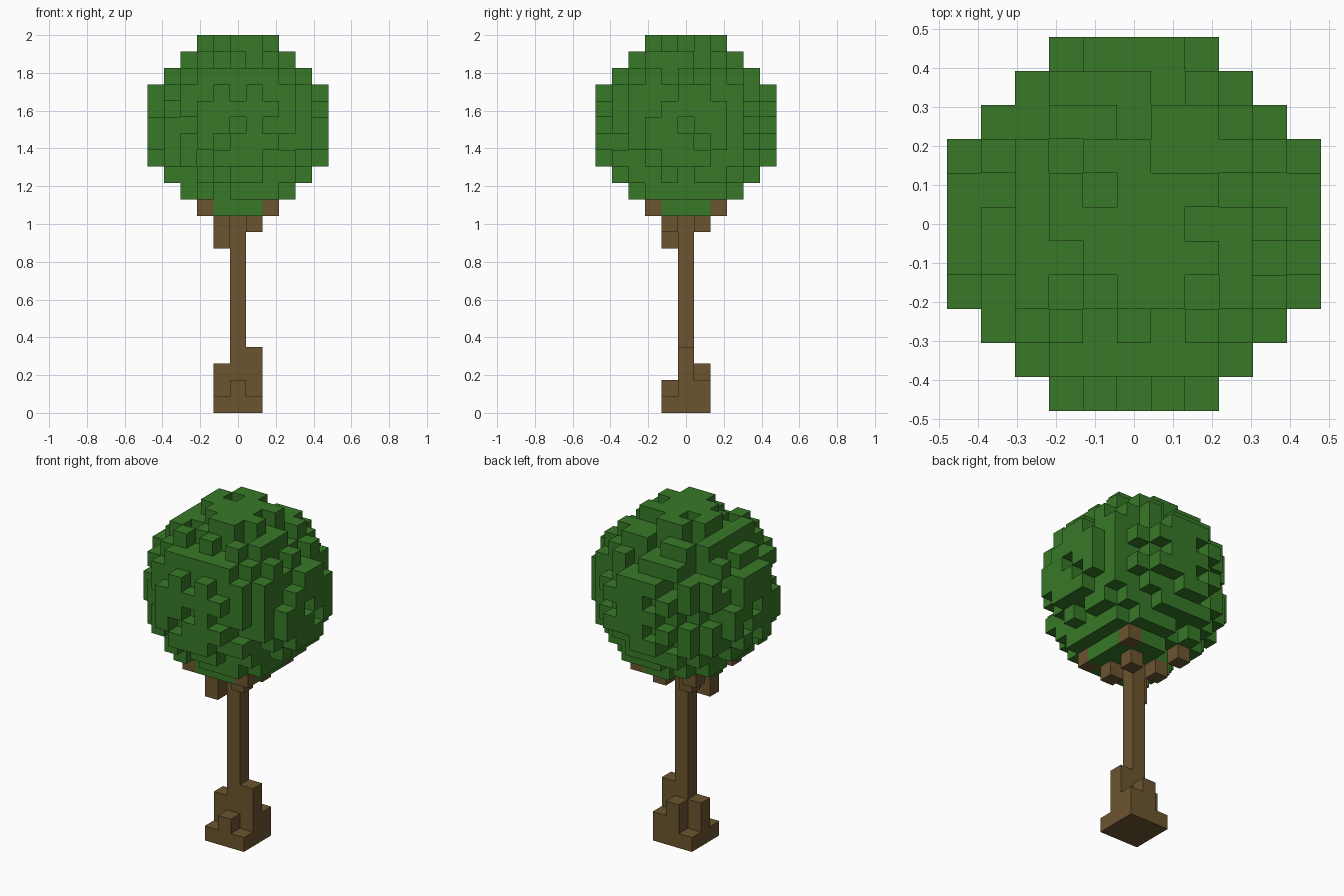
import bpy
import bmesh
import random
from mathutils import Vector

random.seed(11)
if "Cube" in bpy.data.objects:
    bpy.data.objects.remove(bpy.data.objects["Cube"], do_unlink=True)

LAYERS = 23
UNIT = 2 / LAYERS
CROWN_MID = 17
AXES = range(3)
SPAN = range(-5, 6)


def material(name, colour):
    mat = bpy.data.materials.new(name)
    mat.use_nodes = True
    mat.diffuse_color = (*colour, 1)
    bsdf = mat.node_tree.nodes["Principled BSDF"]
    bsdf.inputs["Base Color"].default_value = (*colour, 1)
    bsdf.inputs["Roughness"].default_value = 0.9
    return mat


def step(cell, axis, amount):
    moved = list(cell)
    moved[axis] += amount
    return tuple(moved)


def neighbours(cell):
    return [step(cell, axis, side) for axis in AXES for side in (-1, 1)]


def voxel_object(name, cells, solid, mat):
    """Skin a set of grid cells, leaving out faces buried in the solid."""
    bm = bmesh.new()
    for cell in sorted(cells):
        centre = Vector(cell) + Vector((0, 0, 0.5))
        for axis in AXES:
            for side in (-1, 1):
                if step(cell, axis, side) in solid:
                    continue
                normal, u = Vector(), Vector()
                normal[axis] = side / 2
                u[(axis + 1) % 3] = 0.5
                v = normal.cross(u) * 2
                mid = centre + normal
                corners = (mid - u - v, mid + u - v, mid + u + v, mid - u + v)
                bm.faces.new([bm.verts.new(c * UNIT) for c in corners])
    bmesh.ops.remove_doubles(bm, verts=bm.verts, dist=UNIT / 100)
    mesh = bpy.data.meshes.new(name)
    bm.to_mesh(mesh)
    bm.free()
    mesh.materials.append(mat)
    obj = bpy.data.objects.new(name, mesh)
    bpy.context.collection.objects.link(obj)
    return obj


# Leafy ball, as offsets from its centre
ball = {(x, y, z) for x in SPAN for y in SPAN for z in SPAN
        if x * x + y * y + z * z <= 30}

# Notches in the top, front and left caps
notches = {(x, y, 5) for x, y in ((-1, 1), (-2, -1), (2, 0), (-1, -2), (1, 2))}
notches |= {(x, -5, z) for x, z in ((0, 2), (0, 0), (-1, -1), (2, 0))}
notches |= {(5, y, z) for y, z in ((-1, 2), (0, 0), (-2, 1), (1, -1))}
notches |= {(-1, -3, 4), (-2, -2, 4)}
ball -= notches


def column_has_others(cell, axis):
    line = (cell[:axis] + (i,) + cell[axis + 1:] for i in SPAN)
    return any(c != cell and c in ball for c in line)


# Single leaves missing from the shell, keeping the round outline whole
shell = sorted(c for c in ball if sum(i * i for i in c) > 23)
random.shuffle(shell)
for cell in shell:
    x, y, z = cell
    if z == 5 or y == -5 or x == 5 or random.random() > 0.33:
        continue
    apart = not any(n in notches for n in neighbours(cell))
    if apart and all(column_has_others(cell, a) for a in AXES):
        notches.add(cell)
        ball.discard(cell)

crown = {(x, y, z + CROWN_MID) for x, y, z in ball}

# Stepped roots: column heights, rows from front to back
root_heights = ((1, 2, 1), (3, 4, 4), (1, 3, 2))
roots = {(x - 1, y - 1, z) for y, row in enumerate(root_heights)
         for x, height in enumerate(row) for z in range(height)}

# Straight trunk
trunk = {(0, 0, z) for z in range(4, 12)}

# Four diagonal branches, one starting lower
branches = {(sx * k, sy * k, 10 + k)
            for sx in (-1, 1) for sy in (-1, 1) for k in (1, 2)}
branches.add((-1, -1, 10))

solid = crown | roots | trunk | branches
green = material("leaf green", (0.038, 0.19, 0.021))
brown = material("bark brown", (0.15, 0.09, 0.029))
voxel_object("crown", crown, solid, green)
voxel_object("roots", roots, solid, brown)
voxel_object("trunk", trunk, solid, brown)
voxel_object("branches", branches, solid, brown)
